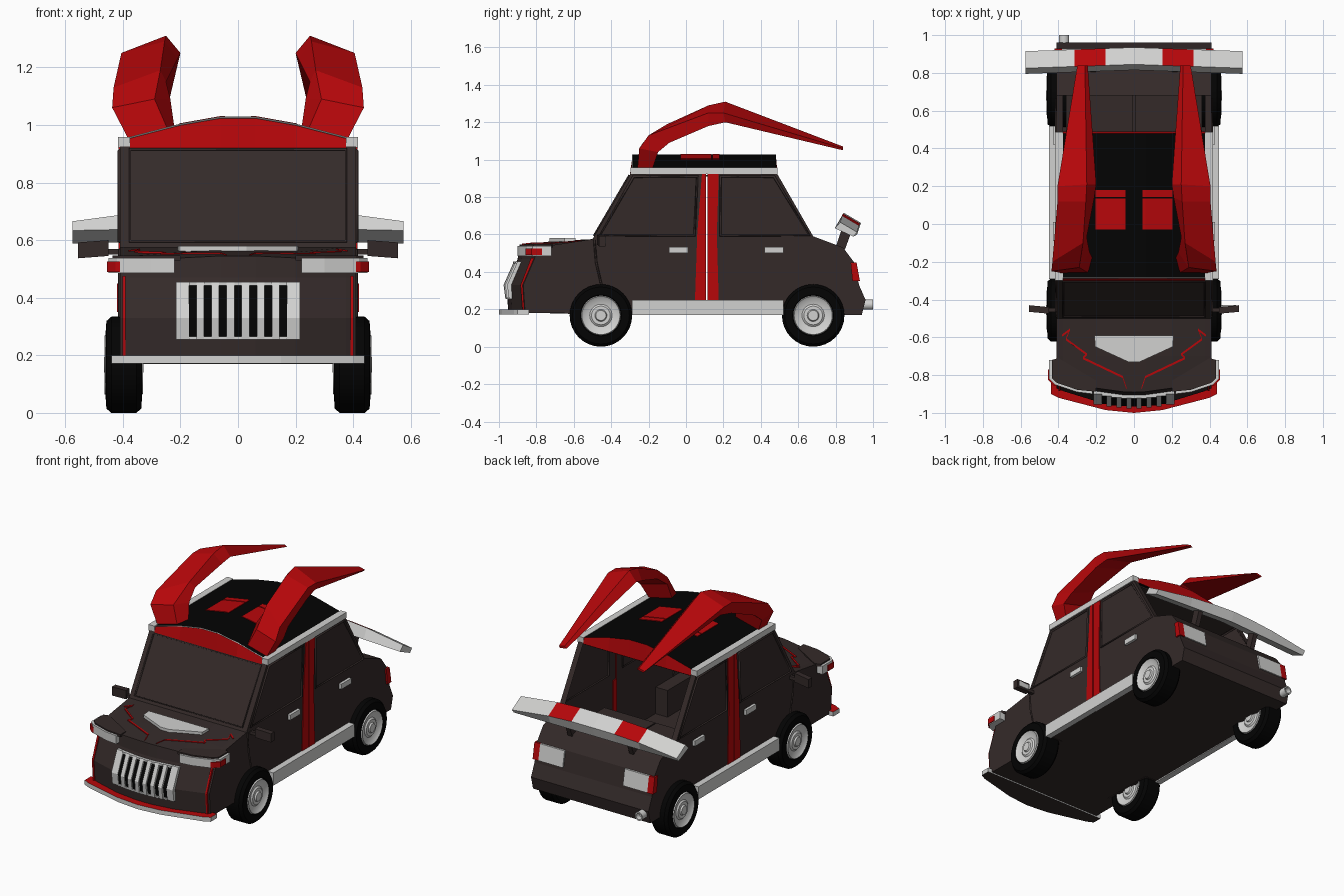
import bpy, bmesh, math
from mathutils import Vector

cube = bpy.data.objects.get("Cube")
if cube:
    bpy.data.objects.remove(cube, do_unlink=True)


def material(name, r, g, b):
    m = bpy.data.materials.new(name)
    m.use_nodes = True
    m.diffuse_color = (r, g, b, 1)
    m.node_tree.nodes["Principled BSDF"].inputs["Base Color"].default_value = (r, g, b, 1)
    return m


BODY = material("dark brown paint", 0.034, 0.023, 0.022)
GREY = material("light grey trim", 0.64, 0.64, 0.63)
RED = material("red paint", 0.47, 0.002, 0.003)
BLACK = material("black rubber", 0.001, 0.001, 0.001)


def finish(name, bm, mats, smooth=False):
    bmesh.ops.recalc_face_normals(bm, faces=bm.faces[:])
    me = bpy.data.meshes.new(name)
    bm.to_mesh(me)
    bm.free()
    ob = bpy.data.objects.new(name, me)
    bpy.context.collection.objects.link(ob)
    for m in mats:
        me.materials.append(m)
    if smooth:
        bpy.ops.object.select_all(action='DESELECT')
        ob.select_set(True)
        bpy.context.view_layer.objects.active = ob
        bpy.ops.object.shade_smooth_by_angle(angle=math.radians(35))
    return ob


def loft(name, rings, mat):
    """Skin a list of equal closed rings and cap both ends."""
    bm = bmesh.new()
    vs = [[bm.verts.new(p) for p in ring] for ring in rings]
    n = len(rings[0])
    for a, b in zip(vs, vs[1:]):
        for j in range(n):
            bm.faces.new((a[j], a[(j + 1) % n], b[(j + 1) % n], b[j]))
    bm.faces.new(vs[0])
    bm.faces.new(vs[-1])
    return finish(name, bm, [mat])


def prism(name, axis, outline, lo, hi, mat):
    """Extrude a flat outline along x (outline is y, z) or z (outline is x, y)."""
    place = (lambda p, h: (h, p[0], p[1])) if axis == 'x' else (lambda p, h: (p[0], p[1], h))
    return loft(name, [[place(p, h) for p in outline] for h in (lo, hi)], mat)


def box(name, x, y, z, mat):
    return prism(name, 'z', [(x[0], y[0]), (x[1], y[0]), (x[1], y[1]), (x[0], y[1])], z[0], z[1], mat)


def line(name, pts, r, mat, cyclic=False):
    """Thin trim strip along a path."""
    cu = bpy.data.curves.new(name, 'CURVE')
    cu.dimensions = '3D'
    cu.bevel_depth, cu.bevel_resolution = r, 0
    sp = cu.splines.new('POLY')
    sp.points.add(len(pts) - 1)
    for p, co in zip(sp.points, pts):
        p.co = (*co, 1)
    sp.use_cyclic_u = cyclic
    cu.materials.append(mat)
    bpy.context.collection.objects.link(bpy.data.objects.new(name, cu))


def lathe(name, profile, centre, axis, mat):
    """Revolve (along, radius) points about an axis through centre."""
    bm = bmesh.new()
    ax, c = Vector(axis), Vector(centre)
    vs = [bm.verts.new(c + ax * a + Vector((0, 0, r))) for a, r in profile]
    es = [bm.edges.new(p) for p in zip(vs, vs[1:])]
    bmesh.ops.spin(bm, geom=vs + es, cent=c, axis=ax, angle=math.tau, steps=32)
    bmesh.ops.remove_doubles(bm, verts=bm.verts[:], dist=1e-5)
    return finish(name, bm, [mat], True)


# Body hull: one side profile swept across the width, with a bowed nose and domed roof
HALF = 0.41
DOME = {0: 1, 0.06: 1, 0.2: 0.65, 0.375: 0, HALF: 0}
XS = [-x for x in reversed(list(DOME)) if x] + list(DOME)


def nose(x):
    return -0.95 + 0.09 * (x / HALF) ** 2


def dome(x):
    keys = list(DOME)
    for a, b in zip(keys, keys[1:]):
        if abs(x) <= b:
            return DOME[a] + (DOME[b] - DOME[a]) * (abs(x) - a) / (b - a)
    return 0


def profile(x):
    f, d = nose(x), dome(x)
    return [(f, 0.18), (f - 0.01, 0.33), (f + 0.05, 0.47), (f + 0.06, 0.525 + 0.02 * d),
            (-0.7, 0.545 + 0.02 * d), (-0.5, 0.575), (-0.3, 0.92), (-0.285, 0.957 + 0.07 * d),
            (0.48, 0.957 + 0.07 * d), (0.49, 0.92), (0.68, 0.59), (0.84, 0.53), (0.9, 0.45),
            (0.925, 0.33), (0.96, 0.25), (0.94, 0.17)]


def hood_z(x, y):
    pts = profile(x)[3:6]
    for (y0, z0), (y1, z1) in zip(pts, pts[1:]):
        if y <= y1:
            return z0 + (z1 - z0) * (y - y0) / (y1 - y0)
    return pts[-1][1]


bm = bmesh.new()
grid = [[bm.verts.new((x, y, z)) for y, z in profile(x)] for x in XS]
n = len(grid[0])
for i in range(len(XS) - 1):
    middle = 0 < i < len(XS) - 2
    for j in range(n):
        if j == 9 and middle:      # open rear window
            continue
        k = (j + 1) % n
        f = bm.faces.new((grid[i][j], grid[i][k], grid[i + 1][k], grid[i + 1][j]))
        f.material_index = {6: 1, 7: 2, 8: 1}.get(j, 0) if middle else 0
bm.faces.new(grid[0])
bm.faces.new(grid[-1])
# Narrow slit between the doors
SLIT = (0.108, 0.116)
for co, no in [((0, SLIT[0], 0), (0, 1, 0)), ((0, SLIT[1], 0), (0, 1, 0)), ((0, 0, 0.25), (0, 0, 1))]:
    fs = [f for f in bm.faces if all(abs(abs(v.co.x) - HALF) < 1e-4 for v in f.verts)]
    geom = fs + list({e for f in fs for e in f.edges}) + list({v for f in fs for v in f.verts})
    bmesh.ops.bisect_plane(bm, geom=geom, plane_co=co, plane_no=no)
gap = [f for f in bm.faces if all(abs(abs(v.co.x) - HALF) < 1e-4 and v.co.z > 0.249
       and SLIT[0] - 1e-3 < v.co.y < SLIT[1] + 1e-3 for v in f.verts)]
bmesh.ops.delete(bm, geom=gap, context='FACES')
finish("body", bm, [BODY, RED, BLACK])

# Cabin lining
box("headliner", (-0.4, 0.4), (-0.28, 0.475), (0.91, 0.919), BODY)

line("windshield_trim", [(-0.375, -0.492, 0.595), (0.375, -0.492, 0.595),
                         (0.375, -0.305, 0.915), (-0.375, -0.305, 0.915)], 0.006, BODY, True)
line("roof_front_trim", [(x, -0.286, 0.956 + 0.07 * dome(x)) for x in XS], 0.003, GREY)

# Nose: grille bars and slots, bumper, hood vent
PITCH, SLOT = 0.0525, 0.026
slots = [(-0.013 + PITCH * i, -0.013 + PITCH * i + SLOT) for i in range(-3, 4)]
edges = [-0.215] + [x for s in slots for x in s] + [0.215]
for i, (x0, x1) in enumerate(zip(edges, edges[1:])):
    f = nose((x0 + x1) / 2)

    def slab(push, z0, z1):
        return [(f - push, z0), (f - push - 0.01, 0.33), (f - push + 0.045, z1),
                (f + 0.07, z1), (f + 0.03, z0)]
    if i % 2:
        prism("grille_slot", 'x', slab(0.006, 0.265, 0.445), x0, x1, BLACK)
        box("grille_cap", (x0, x1), (f + 0.025, f + 0.06), (0.442, 0.455), GREY)
        box("grille_foot", (x0, x1), (f - 0.015, f + 0.03), (0.255, 0.265), GREY)
    else:
        prism("grille_bar", 'x', slab(0.016, 0.255, 0.455), x0, x1, GREY)

half = [(0.15, -0.985), (0.4, -0.92), (0.44, -0.9), (0.44, -0.84)]
bumper = prism("front_bumper", 'z', [(-x, y) for x, y in reversed(half)] + [(0, -1)] + half,
               0.172, 0.2, GREY)
for m in (RED, BODY):
    bumper.data.materials.append(m)
for p in bumper.data.polygons:
    if abs(p.normal.z) > 0.9:
        p.material_index = 1 if p.center.z > 0.19 else 2
prism("hood_vent", 'z', [(-0.21, -0.59), (0.21, -0.59), (0.205, -0.65), (0.03, -0.73),
                         (-0.03, -0.73), (-0.205, -0.65)], 0.55, 0.58, GREY)

# Parts repeated on both sides
ZIGZAG = [(0.38, -0.59), (0.34, -0.56), (0.36, -0.61), (0.25, -0.69), (0.27, -0.71),
          (0.06, -0.81), (0.04, -0.87)]
WING = [[(0.38, -0.26, 0.95), (0.24, -0.26, 0.975), (0.22, -0.18, 0.985), (0.38, -0.18, 0.95)],
        [(0.437, -0.25, 1.06), (0.29, -0.23, 1.09), (0.235, -0.15, 1.09), (0.425, -0.15, 1.04)],
        [(0.432, -0.2, 1.13), (0.27, -0.1, 1.19), (0.25, -0.07, 1.15), (0.415, -0.09, 1.09)],
        [(0.405, 0.12, 1.25), (0.255, 0.12, 1.29), (0.21, 0.14, 1.23), (0.4, 0.12, 1.18)],
        [(0.405, 0.2, 1.25), (0.25, 0.21, 1.31), (0.2, 0.21, 1.25), (0.39, 0.21, 1.2)],
        [(0.3, 0.84, 1.06), (0.26, 0.84, 1.07), (0.245, 0.84, 1.06), (0.29, 0.84, 1.05)]]
WINDOWS = {"front": [(-0.46, 0.595), (-0.28, 0.91), (0.06, 0.91), (0.045, 0.595)],
           "rear": [(0.185, 0.595), (0.185, 0.91), (0.47, 0.91), (0.66, 0.595)]}
for s, side in ((1, "left"), (-1, "right")):
    def mx(pts):
        return [(s * p[0], *p[1:]) for p in pts]

    loft(side + "_roof_horn", [mx(r) for r in WING], RED)
    box(side + "_roof_rail", (s * 0.375, s * 0.417), (-0.298, 0.488), (0.922, 0.959), GREY)
    box(side + "_sill", (s * 0.411, s * 0.45), (-0.29, 0.52), (0.17, 0.25), GREY)
    prism(side + "_stripe_front", 'x', [(0.048, 0.25), (0.06, 0.6), (0.085, 0.922),
          (SLIT[0], 0.922), (SLIT[0], 0.25)], s * 0.4105, s * 0.415, RED)
    prism(side + "_stripe_rear", 'x', [(SLIT[1], 0.25), (SLIT[1], 0.922), (0.175, 0.922),
          (0.165, 0.6), (0.175, 0.25)], s * 0.4105, s * 0.415, RED)
    box(side + "_inner_stripe", (s * 0.402, s * 0.4095), (SLIT[1], 0.15), (0.25, 0.55), RED)
    box(side + "_rear_seat", (s * 0.004, s * 0.36), (0.3, 0.7), (0.18, 0.45), BODY)
    box(side + "_wheel_housing", (s * 0.325, s * 0.408), (-0.63, -0.28), (0.175, 0.345), BODY)
    for w, pts in WINDOWS.items():
        line(f"{side}_{w}_window_trim", [(s * 0.411, y, z) for y, z in pts], 0.008, BODY, True)
    line(side + "_door_seam", [(s * 0.41, -0.49, 0.57), (s * 0.41, -0.48, 0.45),
                               (s * 0.41, -0.45, 0.32)], 0.006, BODY)
    for y in (-0.09, 0.42):
        box(side + "_door_handle", (s * 0.411, s * 0.428), (y, y + 0.1), (0.5, 0.533), GREY)
    f = nose(0.395)
    prism(side + "_nose_stripe", 'x', [(f - 0.008, 0.2), (f - 0.018, 0.33), (f + 0.038, 0.475),
          (f + 0.06, 0.475), (f + 0.01, 0.33), (f + 0.01, 0.2)], s * 0.39, s * 0.401, RED)
    loft(side + "_hood_stripe", [[(s * x, y + dy, hood_z(x, y) + h) for dy, h in
         ((-0.006, -0.004), (0.006, -0.004), (0.006, 0.004), (-0.006, 0.004))] for x, y in ZIGZAG], RED)

    # Lamps, with a dark lip over the headlight
    prism(side + "_headlight", 'z', mx([(0.22, -0.9), (0.3, -0.89), (0.42, -0.85), (0.45, -0.82),
          (0.45, -0.72), (0.41, -0.72), (0.22, -0.84)]), 0.485, 0.538, GREY)
    prism(side + "_headlight_lip", 'z', mx([(0.2, -0.888), (0.3, -0.878), (0.41, -0.84),
          (0.435, -0.815), (0.435, -0.72), (0.4, -0.71), (0.2, -0.83)]), 0.53, 0.546, BODY)
    prism(side + "_turn_signal", 'z', mx([(0.41, -0.858), (0.425, -0.855), (0.455, -0.825),
          (0.455, -0.77), (0.41, -0.77)]), 0.49, 0.525, RED)
    lamp = [(0.89, 0.35), (0.93, 0.35), (0.912, 0.45), (0.88, 0.45)]
    prism(side + "_tail_lamp", 'x', lamp, s * 0.21, s * 0.38, GREY)
    prism(side + "_brake_lamp", 'x', lamp, s * 0.38, s * 0.42, RED)

    # Door mirror
    box(side + "_mirror_arm", (s * 0.411, s * 0.47), (-0.465, -0.445), (0.55, 0.57), BODY)
    loft(side + "_mirror", [[(s * x, y, z + dz) for y, z in ((y0, 0.535), (y1, 0.535), (y1, 0.59), (y0, 0.59))]
         for x, y0, y1, dz in ((0.45, -0.475, -0.44, 0.01), (0.555, -0.465, -0.43, 0.002))], BODY)

    # Red roof panels, following the dome
    for y0, y1 in ((-0.03, 0.135), (0.142, 0.18)):
        loft(side + "_roof_panel", [[(s * x, y, 0.957 + 0.07 * dome(x) + h) for y, h in
             ((y0, -0.002), (y1, -0.002), (y1, 0.004), (y0, 0.004))] for x in (0.045, 0.06, 0.205)], RED)

    # Wheels, with hubs on both faces
    for y, end in ((-0.455, "front"), (0.68, "rear")):
        c = (0, y, 0.167)
        lathe(f"{side}_{end}_tyre", [(0.35, 0.105), (0.333, 0.11), (0.336, 0.152), (0.353, 0.167),
              (0.44, 0.167), (0.457, 0.152), (0.46, 0.11), (0.44, 0.105)], c, (s, 0, 0), BLACK)
        rim = [(0.44, 0.108), (0.464, 0.102), (0.454, 0.088), (0.448, 0.06),
               (0.456, 0.05), (0.456, 0.032), (0.465, 0.027), (0.465, 0)]
        lathe(f"{side}_{end}_hub", rim, c, (s, 0, 0), GREY)
        lathe(f"{side}_{end}_inner_hub", [(0.794 - a, r) for a, r in rim], c, (s, 0, 0), GREY)
    prism(side + "_spoiler_strut", 'x', [(0.8, 0.53), (0.85, 0.52), (0.89, 0.63), (0.84, 0.65)],
          s * 0.2, s * 0.23, BODY)

box("mirror_glass", (0.465, 0.54), (-0.44, -0.429), (0.552, 0.585), GREY)

# Rear spoiler drooping to the tips, with red bands on top
SECTION = [(0.845, 0.715), (0.935, 0.662), (0.915, 0.6), (0.815, 0.645)]
BANDS = [-0.575, -0.315, -0.15, 0, 0.15, 0.315, 0.575]
for a, b in zip(BANDS, BANDS[1:]):
    band = loft("spoiler_band", [[(x, y - 0.035 * abs(x), z - (0.15 * x * x if k < 2 else 0.02 * abs(x)))
                for k, (y, z) in enumerate(SECTION)] for x in (a, b)], GREY)
    if abs(abs(a + b) / 2 - 0.2325) < 0.01:
        band.data.materials.append(RED)
        for p in band.data.polygons:
            p.material_index = int(p.normal.z > 0.6)

lathe("exhaust_pipe", [(0.88, 0.027), (1.0, 0.027), (1.0, 0.019), (0.97, 0.017), (0.97, 0)],
      (-0.37, 0, 0.225), (0, 1, 0), GREY)
